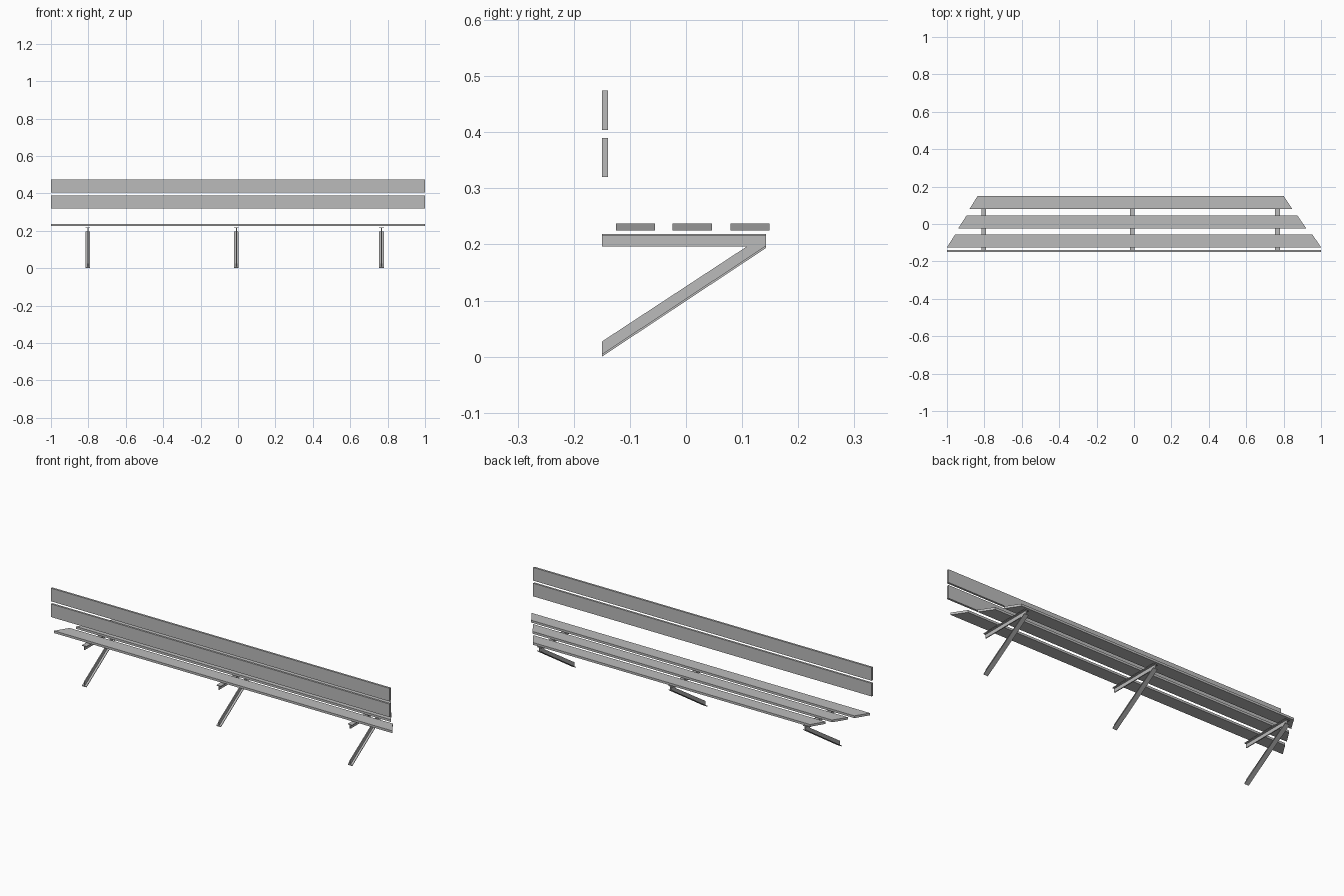
import bpy, bmesh
from mathutils import Vector

if "Cube" in bpy.data.objects:
    bpy.data.objects.remove(bpy.data.objects["Cube"])

grey = bpy.data.materials.new("plain grey")
grey.diffuse_color = (0.5, 0.5, 0.5, 1)
grey.use_nodes = True
grey.node_tree.nodes["Principled BSDF"].inputs["Base Color"].default_value = grey.diffuse_color


def prism(name, pts, axis, lo, hi):
    """Extrude a flat outline along x (points are y,z) or z (points are x,y)."""
    bm = bmesh.new()
    if axis == "x":
        verts = [bm.verts.new((lo, a, b)) for a, b in pts]
        step = Vector((hi - lo, 0, 0))
    else:
        verts = [bm.verts.new((a, b, lo)) for a, b in pts]
        step = Vector((0, 0, hi - lo))
    face = bm.faces.new(verts)
    ext = bmesh.ops.extrude_face_region(bm, geom=[face])
    moved = [v for v in ext["geom"] if isinstance(v, bmesh.types.BMVert)]
    bmesh.ops.translate(bm, verts=moved, vec=step)
    bmesh.ops.recalc_face_normals(bm, faces=bm.faces)
    mesh = bpy.data.meshes.new(name)
    bm.to_mesh(mesh)
    bm.free()
    mesh.materials.append(grey)
    obj = bpy.data.objects.new(name, mesh)
    bpy.context.collection.objects.link(obj)
    return obj


def rect(a0, a1, b0, b1):
    return [(a0, b0), (a1, b0), (a1, b1), (a0, b1)]


# Two upright backrest planks
for name, z in (("lower_back_plank", 0.32), ("upper_back_plank", 0.404)):
    prism(name, rect(-0.15, -0.139, z, z + 0.07), "x", -1, 1)

# Three seat planks with mitred ends: y range, x range at low y, x range at high y
planks = (
    ("front_seat_plank", -0.125, -0.055, -1.0, 1.0, -0.956, 0.953),
    ("middle_seat_plank", -0.024, 0.046, -0.94, 0.921, -0.895, 0.874),
    ("rear_seat_plank", 0.079, 0.149, -0.88, 0.847, -0.837, 0.801),
)
for name, y0, y1, a, b, c, d in planks:
    prism(name, [(a, y0), (b, y0), (d, y1), (c, y1)], "z", 0.225, 0.237)

# Three brackets, each a level T bar and a sloping T bar
W, T = 0.013, 0.0025     # half widths of flange and web
for side, x in (("left", -0.803), ("middle", -0.009), ("right", 0.767)):
    prism(side + "_bar_flange", rect(-0.15, 0.143, 0.2155, 0.219), "x", x - W, x + W)
    prism(side + "_bar_web", rect(-0.15, 0.143, 0.1965, 0.2155), "x", x - T, x + T)
    prism(side + "_brace_flange",
          [(-0.15, 0), (0.143, 0.194), (0.143, 0.1965), (0.14, 0.1965), (-0.15, 0.0045)],
          "x", x - W, x + W)
    prism(side + "_brace_web",
          [(-0.15, 0.0045), (0.14, 0.1965), (0.1085, 0.1965), (-0.15, 0.027)],
          "x", x - T, x + T)
